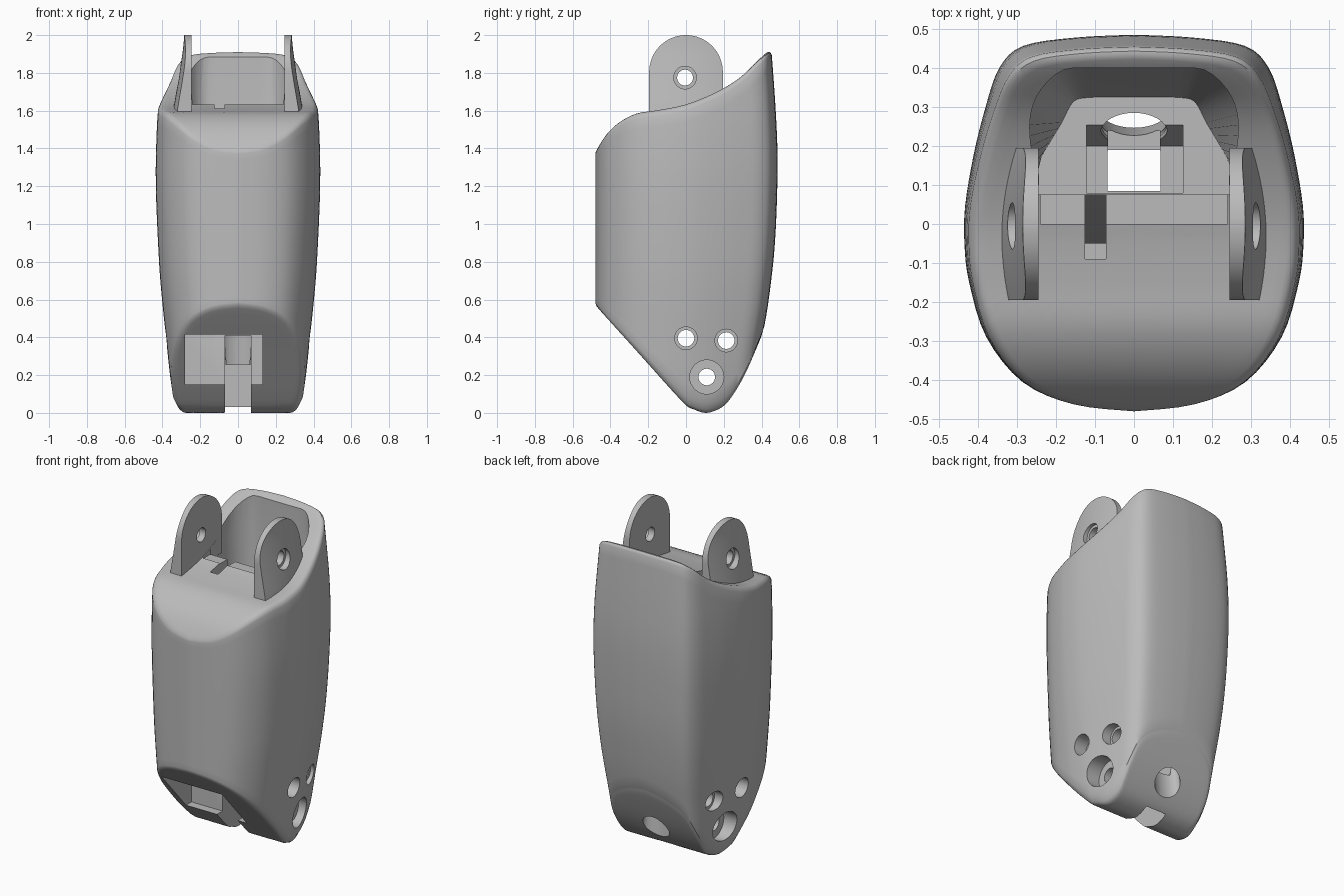
import bpy, bmesh, math
from math import sin, cos, pi

cube = bpy.data.objects.get("Cube")
if cube:
    bpy.data.objects.remove(cube, do_unlink=True)

grey = bpy.data.materials.new("plain_grey")
grey.use_nodes = True
grey.diffuse_color = (0.5, 0.5, 0.5, 1)
grey.node_tree.nodes["Principled BSDF"].inputs["Base Color"].default_value = (0.5, 0.5, 0.5, 1)


# ---------- helpers ----------
def spline(pts, n=4):
    """Smooth curve through 2D points."""
    out = []
    for i in range(len(pts) - 1):
        p0, p1, p2 = pts[max(i - 1, 0)], pts[i], pts[i + 1]
        p3 = pts[min(i + 2, len(pts) - 1)]
        for k in range(n):
            t = k / n
            out.append(tuple(0.5 * (2 * b + (c - a) * t + (2 * a - 5 * b + 4 * c - d) * t * t
                                    + (3 * b - a - 3 * c + d) * t ** 3)
                             for a, b, c, d in zip(p0, p1, p2, p3)))
    return out + [pts[-1]]


def curve(pts):
    """Function of one value, read from a smooth curve."""
    dense = spline(pts)

    def look(v):
        if v <= dense[0][0]:
            return dense[0][1]
        for (a, fa), (b, fb) in zip(dense, dense[1:]):
            if v <= b:
                return fa + (fb - fa) * (v - a) / max(b - a, 1e-9)
        return dense[-1][1]
    return look


def loft(name, rings):
    """Closed solid through rings with equal point counts."""
    bm = bmesh.new()
    loops = [[bm.verts.new(p) for p in ring] for ring in rings]
    n = len(loops[0])
    for a, b in zip(loops, loops[1:]):
        for i in range(n):
            j = (i + 1) % n
            bm.faces.new((a[i], a[j], b[j], b[i]))
    bm.faces.new(loops[0][::-1])
    bm.faces.new(loops[-1])
    if bm.calc_volume(signed=True) < 0:
        bmesh.ops.reverse_faces(bm, faces=bm.faces)
    mesh = bpy.data.meshes.new(name)
    bm.to_mesh(mesh)
    bm.free()
    mesh.materials.append(grey)
    obj = bpy.data.objects.new(name, mesh)
    bpy.context.collection.objects.link(obj)
    return obj


def prism(x0, x1, section):
    """Section in y and z, drawn out along x."""
    return loft("cutter", [[(x, y, z) for y, z in section] for x in (x0, x1)])


def box(x0, x1, y0, y1, z0, z1):
    return prism(x0, x1, [(y0, z0), (y1, z0), (y1, z1), (y0, z1)])


circle = [(cos(2 * pi * i / 32), sin(2 * pi * i / 32)) for i in range(32)]


def pin(x0, x1, y, z, r):
    return prism(x0, x1, [(y + r * c, z + r * s) for c, s in circle])


def volume(mesh):
    bm = bmesh.new()
    bm.from_mesh(mesh)
    v = abs(bm.calc_volume())
    bm.free()
    return v


def cut(target, cutter):
    """Subtract the cutter, trying other solvers if the result is not sound."""
    cutter.hide_render = True
    before = volume(target.data)
    for solver, careful in (("EXACT", False), ("MANIFOLD", False), ("EXACT", True)):
        mod = target.modifiers.new("cut", "BOOLEAN")
        mod.operation, mod.solver, mod.object = "DIFFERENCE", solver, cutter
        mod.use_self = careful
        bpy.context.view_layer.update()
        graph = bpy.context.evaluated_depsgraph_get()
        mesh = bpy.data.meshes.new_from_object(target.evaluated_get(graph))
        target.modifiers.clear()
        if 0.5 < volume(mesh) / before < 0.99995:
            target.data = mesh
            break
    bpy.data.objects.remove(cutter, do_unlink=True)


# ---------- body shell ----------
half = spline([(0, .485), (.15, .478), (.285, .456), (.345, .4), (.38, .3), (.41, .18), (.432, .05),
               (.434, -.05), (.422, -.15), (.378, -.29), (.285, -.405), (.155, -.462), (0, -.48)])
outline = half + [(-x, y) for x, y in half[-2:0:-1]]
width = curve([(0, .33), (.2, .36), (.4, .381), (.6, .402), (.8, .418), (1.2, .435),
               (1.5, .43), (1.7, .415), (1.95, .395)])
back = curve([(0, .34), (.3, .385), (.45, .413), (.6, .438), (.9, .471), (1.3, .485), (1.6, .475), (1.95, .45)])
top = curve([(-.5, 1.36), (-.475, 1.39), (-.42, 1.475), (-.35, 1.54), (-.26, 1.585), (-.15, 1.602),
             (0, 1.633), (.15, 1.693), (.28, 1.77), (.38, 1.865), (.43, 1.91), (.5, 1.95)])
bottom = curve([(-.5, .6), (-.475, .565), (-.25, .315), (-.02, .06), (.04, .02), (.11, 0), (.19, .03),
                (.245, .09), (.31, .2), (.37, .335), (.415, .45), (.49, .68)])
low_edge = curve([(-.48, .014), (-.4, .018), (-.2, .035), (0, .05), (.18, .05), (.3, .022), (.5, .018)])
high_edge = curve([(-.48, .012), (-.4, .018), (-.2, .03), (.5, .03)])


def wall(p, z):
    x, y = p
    return x * width(z) / .435, y * back(z) / .485 if y > 0 else y


def rim(p, end):
    z = end(p[1])
    for _ in range(25):
        x, y = wall(p, z)
        z = end(y)
    return x, y, z


low = [rim(p, bottom) for p in outline]
high = [rim(p, top) for p in outline]


def cap(rims, end, edge, sign):
    """Rings from the middle of an end face out over its rounded edge."""
    def ring(inner, lift, turn):
        out = []
        for x, y, _ in rims:
            r = edge(y)
            s = inner * (1 - r * turn / .45)
            out.append((x * s, y * s, end(y * s) + sign * r * lift))
        return out
    rings = [ring(.02 + .98 * i / 16, 0, 1) for i in range(17)]
    return rings + [ring(1, 1 - cos(a), 1 - sin(a)) for a in (pi / 8, pi / 4, 3 * pi / 8)]


LAYERS = 24
sides = []
for k in range(LAYERS + 1):
    t = k / LAYERS
    ring = []
    for p, lo, hi in zip(outline, low, high):
        z = (lo[2] + low_edge(lo[1])) * (1 - t) + (hi[2] - high_edge(hi[1])) * t
        ring.append((*wall(p, z), z))
    sides.append(ring)
body = loft("body", cap(low, bottom, low_edge, 1) + sides + cap(high, top, high_edge, -1)[::-1])

# ---------- upper cavity, narrowing to its floor ----------
mouth = [(.245, .075), (.245, .14), (.264, .2), (.265, .28), (.238, .345), (.18, .395), (.1, .4)]
floor = [(.245, .075), (.245, .15), (.215, .21), (.185, .26), (.165, .3), (.145, .32), (.1, .325)]


def cavity_ring(pts, z):
    pts = spline(pts, 3)
    return [(x, y, z) for x, y in pts] + [(-x, y, z) for x, y in pts[::-1]]


cut(body, loft("cutter", [cavity_ring(floor, .6), cavity_ring(mouth, 1.65), cavity_ring(mouth, 2.2)]))
# flat crossbar between the lugs
cut(body, box(-.24, .24, 0, .09, 1.627, 2.25))
# cord channel sloping down to the front pocket
cut(body, prism(-.125, -.072, [(-.09, .35), (-.053, .35), (.12, 1.4), (.12, 2.1), (-.09, 2.1)]))
# wedge in the cavity floor
cut(body, prism(-.122, .125, [(.08, .44), (.2, .44), (.305, .75), (.08, .75)]))

# ---------- lower pocket, hinge slot and shaft ----------
cut(body, box(-.28, .13, -.8, -.05, .15, .415))
cut(body, box(-.07, .07, -.8, .19, -.3, .411))
cut(body, box(-.068, .068, .085, .187, .35, .56))
cut(body, box(-.066, .066, .18, .24, .255, .54))
# oval tunnel leaning out through the back facet
cut(body, loft("cutter", [[(.085 * c, y + .05 * s, z) for c, s in circle]
                          for y, z in ((.32, -.1), (.225, .68))]))

# ---------- cross holes with counterbores ----------
for y, z, r, depth in ((0, .395, .06, .3), (.213, .383, .06, .3), (.11, .19, .09, .27)):
    cut(body, pin(-.6, .6, y, z, .044))
    for s in (1, -1):
        cut(body, pin(s * depth, s * .6, y, z, r))

# ---------- lugs ----------
face = curve([(1.5, .35), (1.6, .343), (1.75, .318), (1.92, .292), (2, .285)])
rows = [(1.59, .195), (1.62, .195), (1.65, .195), (1.7, .195), (1.75, .195)]
rows += [(1.805 + .195 * sin(a), max(.195 * cos(a), .008)) for a in (pi / 2 * i / 16 for i in range(17))]
across = [i / 6 - 1 for i in range(13)]
parts = [body]
for s, name in ((1, "left_lug"), (-1, "right_lug")):
    rings = []
    for z, w in rows:
        outer = [(s * (face(z) - .022 * (w * u / .195) ** 2), w * u, z) for u in across]
        rings.append(outer + [(s * .245, w * u, z) for u in across[::-1]])
    lug = loft(name, rings)
    cut(lug, pin(s * .1, s * .6, -.005, 1.775, .042))
    cut(lug, pin(s * .285, s * .6, -.005, 1.775, .06))
    parts.append(lug)

# ---------- shading ----------
bpy.ops.object.select_all(action="DESELECT")
for obj in parts:
    obj.select_set(True)
bpy.context.view_layer.objects.active = body
bpy.ops.object.shade_smooth_by_angle(angle=math.radians(32))
